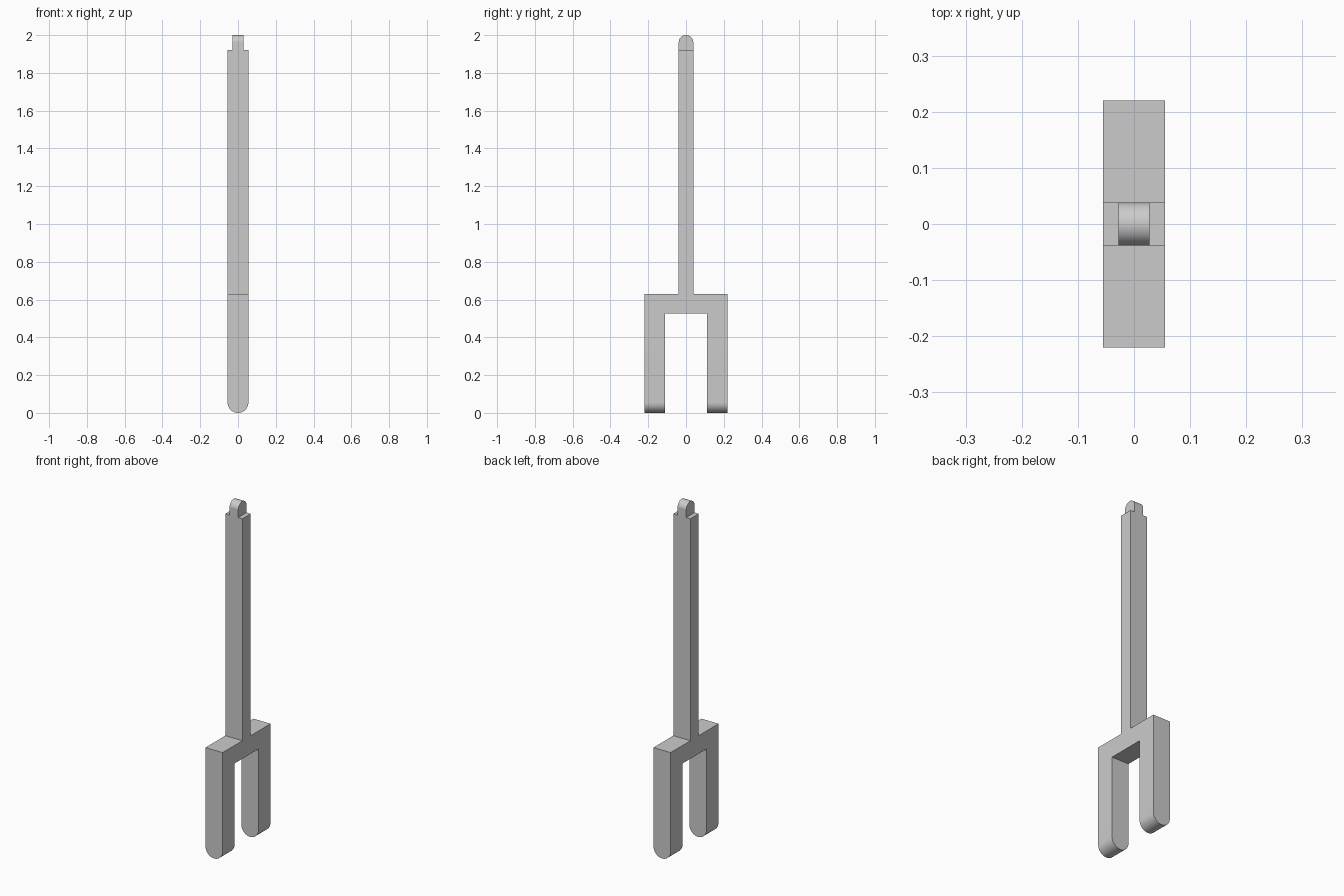
import bpy, bmesh
from math import cos, sin, pi, radians

cube = bpy.data.objects.get("Cube")
if cube:
    bpy.data.objects.remove(cube, do_unlink=True)

HALF_X = 0.055       # half thickness of the fork, also the foot radius
OUTER, INNER = 0.22, 0.11
SHAFT = 0.0385       # half depth of the shaft, also the tab radius
BRIDGE_LOW, BRIDGE_TOP, SHAFT_TOP = 0.525, 0.63, 1.92

grey = bpy.data.materials.new("plain grey")
grey.use_nodes = True
grey.diffuse_color = (0.6, 0.6, 0.6, 1)
grey.node_tree.nodes["Principled BSDF"].inputs["Base Color"].default_value = (0.6, 0.6, 0.6, 1)


def arc(centre, radius, start, end, steps=32):
    """Points of an arc round (0, centre) in the profile plane."""
    angles = [start + (end - start) * i / steps for i in range(steps + 1)]
    return [(radius * cos(a), centre + radius * sin(a)) for a in angles]


def extrude_profile(name, points, half, axis):
    """Extrude a (side, height) outline symmetrically along x or y."""
    bm = bmesh.new()
    place = (lambda s, z: (-half, s, z)) if axis == "x" else (lambda s, z: (s, -half, z))
    face = bm.faces.new([bm.verts.new(place(s, z)) for s, z in points])
    grown = bmesh.ops.extrude_face_region(bm, geom=[face])["geom"]
    move = (2 * half, 0, 0) if axis == "x" else (0, 2 * half, 0)
    bmesh.ops.translate(bm, vec=move, verts=[g for g in grown if isinstance(g, bmesh.types.BMVert)])
    bmesh.ops.recalc_face_normals(bm, faces=bm.faces)
    mesh = bpy.data.meshes.new(name)
    bm.to_mesh(mesh)
    bm.free()
    mesh.materials.append(grey)
    obj = bpy.data.objects.new(name, mesh)
    bpy.context.collection.objects.link(obj)
    return obj


def smooth(obj):
    bpy.ops.object.select_all(action="DESELECT")
    obj.select_set(True)
    bpy.context.view_layer.objects.active = obj
    bpy.ops.object.shade_smooth_by_angle(angle=radians(30))


# Shaft, bridge and two prongs as one mirrored outline
right_half = [(INNER, BRIDGE_LOW), (INNER, 0), (OUTER, 0), (OUTER, BRIDGE_TOP),
              (SHAFT, BRIDGE_TOP), (SHAFT, SHAFT_TOP)]
left_half = [(-s, z) for s, z in reversed(right_half)]
fork = extrude_profile("fork_body", right_half + left_half, 2 * HALF_X, "x")

# Trim to thickness and round the prong ends
trim_outline = arc(HALF_X, HALF_X, pi, 2 * pi) + [(HALF_X, 2.1), (-HALF_X, 2.1)]
trimmer = extrude_profile("rounding_cutter", trim_outline, 0.4, "y")
trimmer.hide_render = True
trim = fork.modifiers.new("Rounded ends", "BOOLEAN")
trim.operation = "INTERSECT"
trim.solver = "EXACT"
trim.object = trimmer
bpy.context.view_layer.objects.active = fork
bpy.ops.object.modifier_apply(modifier=trim.name)
bpy.data.objects.remove(trimmer, do_unlink=True)
smooth(fork)

# Narrow rounded tab on top of the shaft
tab_outline = [(-SHAFT, SHAFT_TOP), (SHAFT, SHAFT_TOP)] + arc(2 - SHAFT, SHAFT, 0, pi)
smooth(extrude_profile("top_tab", tab_outline, 0.028, "x"))
